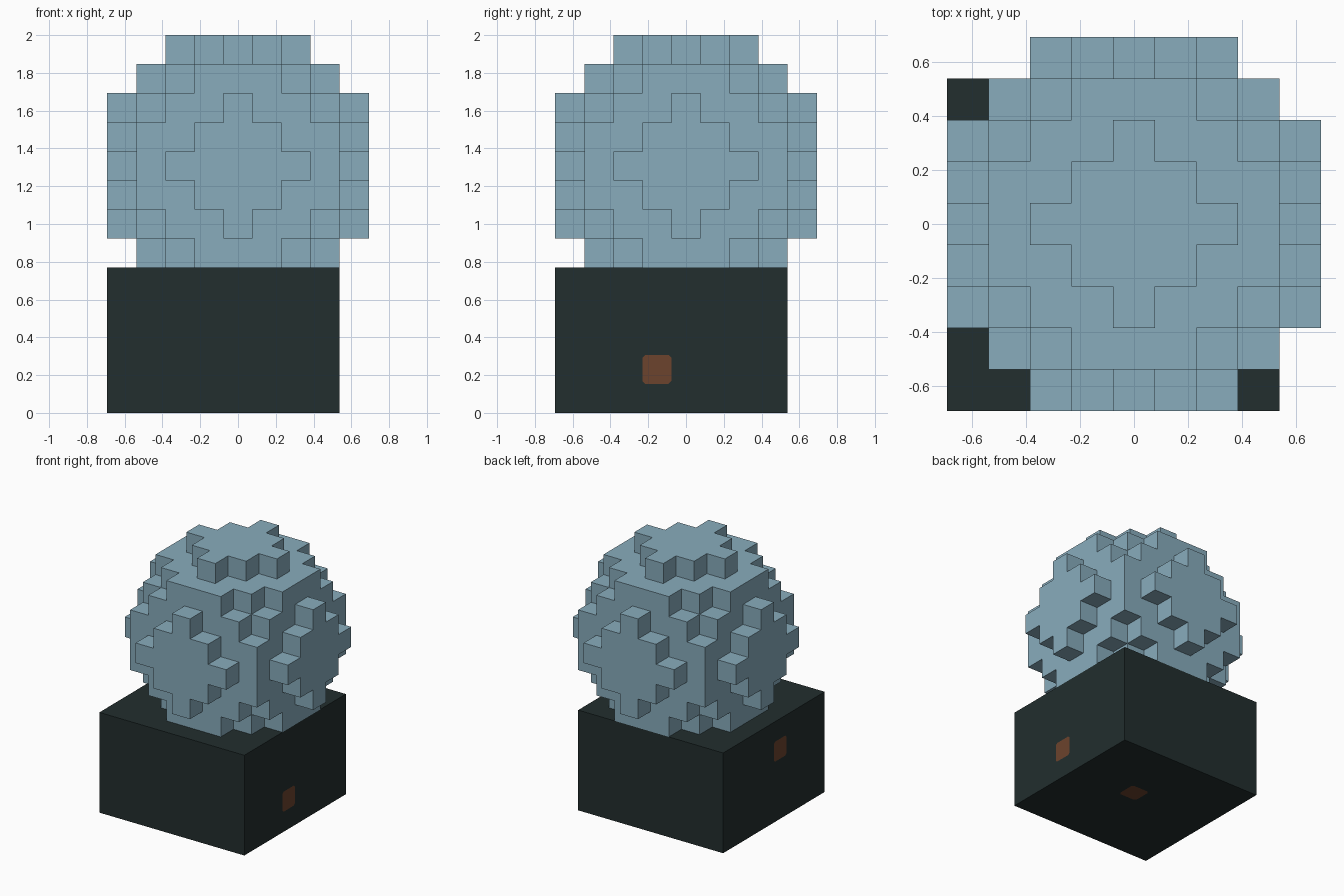
import bpy
import bmesh
from itertools import product
from mathutils import Vector

UNIT = 2 / 13                       # edge of one block
ORIGIN = Vector((-4.5, -4.5, 0))    # grid corner, in blocks

cube = bpy.data.objects.get("Cube")
if cube:
    bpy.data.objects.remove(cube, do_unlink=True)


def make_material(name, rgb):
    """Flat material from display colour bytes."""
    colour = [((c / 255 + 0.055) / 1.055) ** 2.4 for c in rgb] + [1]
    mat = bpy.data.materials.new(name)
    mat.use_nodes = True
    mat.diffuse_color = colour
    bsdf = next(n for n in mat.node_tree.nodes if n.type == 'BSDF_PRINCIPLED')
    bsdf.inputs["Base Color"].default_value = colour
    return mat


def block_object(name, cells, materials, patches=()):
    """Skin a set of grid cells; patches are (cell, normal) faces in the second colour."""
    bm = bmesh.new()
    for cell, axis, sign in product(sorted(cells), range(3), (-1, 1)):
        normal = [0, 0, 0]
        normal[axis] = sign
        if tuple(c + n for c, n in zip(cell, normal)) in cells:
            continue
        n = Vector(normal)
        u = Vector((n.y, n.z, n.x))
        v = n.cross(u)
        centre = Vector(cell) + Vector((0.5, 0.5, 0.5)) + n / 2 + ORIGIN
        corners = [centre + (u * a + v * b) / 2
                   for a, b in ((-1, -1), (1, -1), (1, 1), (-1, 1))]
        face = bm.faces.new([bm.verts.new(p * UNIT) for p in corners])
        face.material_index = int((cell, tuple(normal)) in patches)
    bmesh.ops.remove_doubles(bm, verts=bm.verts, dist=UNIT / 100)

    # Clip the patch corners slightly
    corners = {v for f in bm.faces if f.material_index for v in f.verts}
    if corners:
        bmesh.ops.bevel(bm, geom=list(corners), offset=UNIT / 10, segments=1,
                        affect='VERTICES', material=0)
    mesh = bpy.data.meshes.new(name)
    bm.to_mesh(mesh)
    bm.free()
    for mat in materials:
        mesh.materials.append(mat)
    obj = bpy.data.objects.new(name, mesh)
    bpy.context.collection.objects.link(obj)
    return obj


blue = make_material("pale_blue", (136, 172, 188))
dark = make_material("dark_slate", (34, 46, 46))
rust = make_material("rust_brown", (108, 67, 45))

# Stand: a solid box with three small square ports
ports = {((7, 3, 1), (1, 0, 0)), ((0, 3, 3), (-1, 0, 0)), ((4, 4, 0), (0, 0, -1))}
block_object("stand", set(product(range(8), range(8), range(5))), [dark, rust], ports)

# Globe: blocks inside a sphere, resting in the stand
globe = {(x + 4, y + 4, z + 8)
         for x, y, z in product(range(-4, 5), range(-4, 5), range(-3, 5))
         if x * x + y * y + z * z <= 20}
block_object("globe", globe, [blue])
